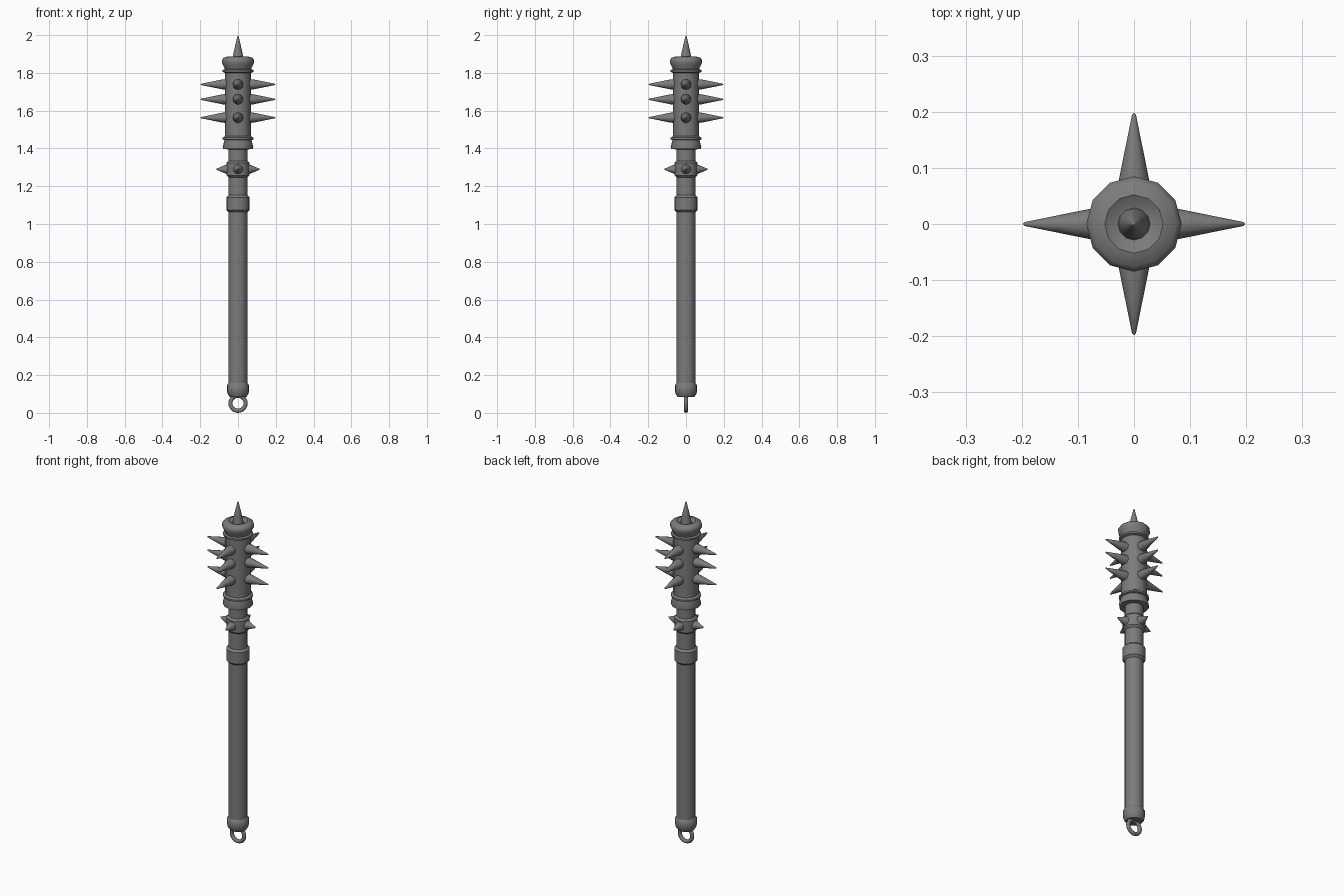
import bpy
import bmesh
import math
from mathutils import Matrix, Vector

cube = bpy.data.objects.get("Cube")
if cube:
    bpy.data.objects.remove(cube)

iron = bpy.data.materials.new("dark grey iron")
iron.use_nodes = True
COLOUR = (0.2, 0.2, 0.2, 1)
iron.diffuse_color = COLOUR
iron.node_tree.nodes["Principled BSDF"].inputs["Base Color"].default_value = COLOUR


def finish(obj):
    obj.data.materials.append(iron)
    bpy.ops.object.select_all(action='DESELECT')
    obj.select_set(True)
    bpy.context.view_layer.objects.active = obj
    bpy.ops.object.shade_smooth_by_angle(angle=math.radians(42))


def lathe(name, profile, sides=12, matrix=None):
    """Turn (radius, height) points around z and close both ends."""
    bm = bmesh.new()
    rings = []
    for r, z in profile:
        if r == 0:
            rings.append([bm.verts.new((0, 0, z))] * sides)
        else:
            angles = [math.tau * i / sides for i in range(sides)]
            rings.append([bm.verts.new((r * math.cos(a), r * math.sin(a), z)) for a in angles])
    for low, high in zip(rings, rings[1:]):
        for i in range(sides):
            j = (i + 1) % sides
            corners = list(dict.fromkeys((low[i], low[j], high[j], high[i])))
            bm.faces.new(corners)
    if profile[0][0]:
        bm.faces.new(rings[0][::-1])
    if profile[-1][0]:
        bm.faces.new(rings[-1])
    bmesh.ops.recalc_face_normals(bm, faces=bm.faces)
    mesh = bpy.data.meshes.new(name)
    bm.to_mesh(mesh)
    bm.free()
    obj = bpy.data.objects.new(name, mesh)
    bpy.context.collection.objects.link(obj)
    if matrix:
        obj.matrix_world = matrix
    finish(obj)


def spike_ring(name, z, start, tip, radius):
    """Four spikes pointing outwards along the x and y axes."""
    length = tip - start
    profile = [(radius, 0), (radius * 0.95, length * 0.15),
               (radius * 0.55, length * 0.55), (radius * 0.12, length * 0.98), (0, length)]
    for k, side in enumerate(("left", "back", "right", "front")):
        turn = Matrix.Rotation(k * math.pi / 2, 4, 'Z')
        lay = Matrix.Rotation(math.pi / 2, 4, 'Y')
        place = Matrix.Translation(Vector((0, 0, z))) @ turn @ Matrix.Translation((start, 0, 0)) @ lay
        lathe(f"{name}_{side}", profile, 12, place)


def collar(name, low, high, radius, bevel=0.012):
    lathe(name, [(radius - bevel, low), (radius, low + bevel),
                 (radius, high - bevel), (radius - bevel, high)], 16)


# Handle
lathe("shaft", [(0.05, 0.1), (0.05, 1.43)], 16)
lathe("pommel", [(0.045, 0.085), (0.055, 0.1), (0.059, 0.118), (0.059, 0.145), (0.05, 0.158)], 16)
collar("grip_collar", 1.063, 1.153, 0.062)
collar("spiked_collar", 1.245, 1.335, 0.061)

# Hanging ring under the pommel
bpy.ops.mesh.primitive_torus_add(major_segments=24, minor_segments=10, major_radius=0.04,
                                 minor_radius=0.011, location=(0, 0, 0.051),
                                 rotation=(math.pi / 2, 0, 0))
ring = bpy.context.object
ring.name = "hanging_ring"
finish(ring)

# Head with flared ends and thin bands
lathe("head_barrel", [(0.069, 1.42), (0.069, 1.84)])
lathe("lower_flare", [(0.05, 1.395), (0.079, 1.397), (0.081, 1.408), (0.071, 1.446)])
lathe("lower_band", [(0.069, 1.443), (0.081, 1.447), (0.081, 1.457), (0.069, 1.465)])
lathe("upper_band", [(0.069, 1.8), (0.081, 1.806), (0.081, 1.815), (0.069, 1.82)])
lathe("top_cap", [(0.07, 1.818), (0.074, 1.832), (0.085, 1.852), (0.085, 1.87),
                  (0.076, 1.88), (0.052, 1.887), (0.03, 1.874)])

# Spikes
for row, height in zip(("lower", "middle", "upper"), (1.563, 1.66, 1.739)):
    spike_ring(f"{row}_spike", height, 0.06, 0.198, 0.028)
spike_ring("collar_spike", 1.29, 0.053, 0.114, 0.026)
lathe("top_spike", [(0.029, 1.87), (0.027, 1.89), (0.015, 1.945), (0.003, 1.995), (0, 2.0)])
